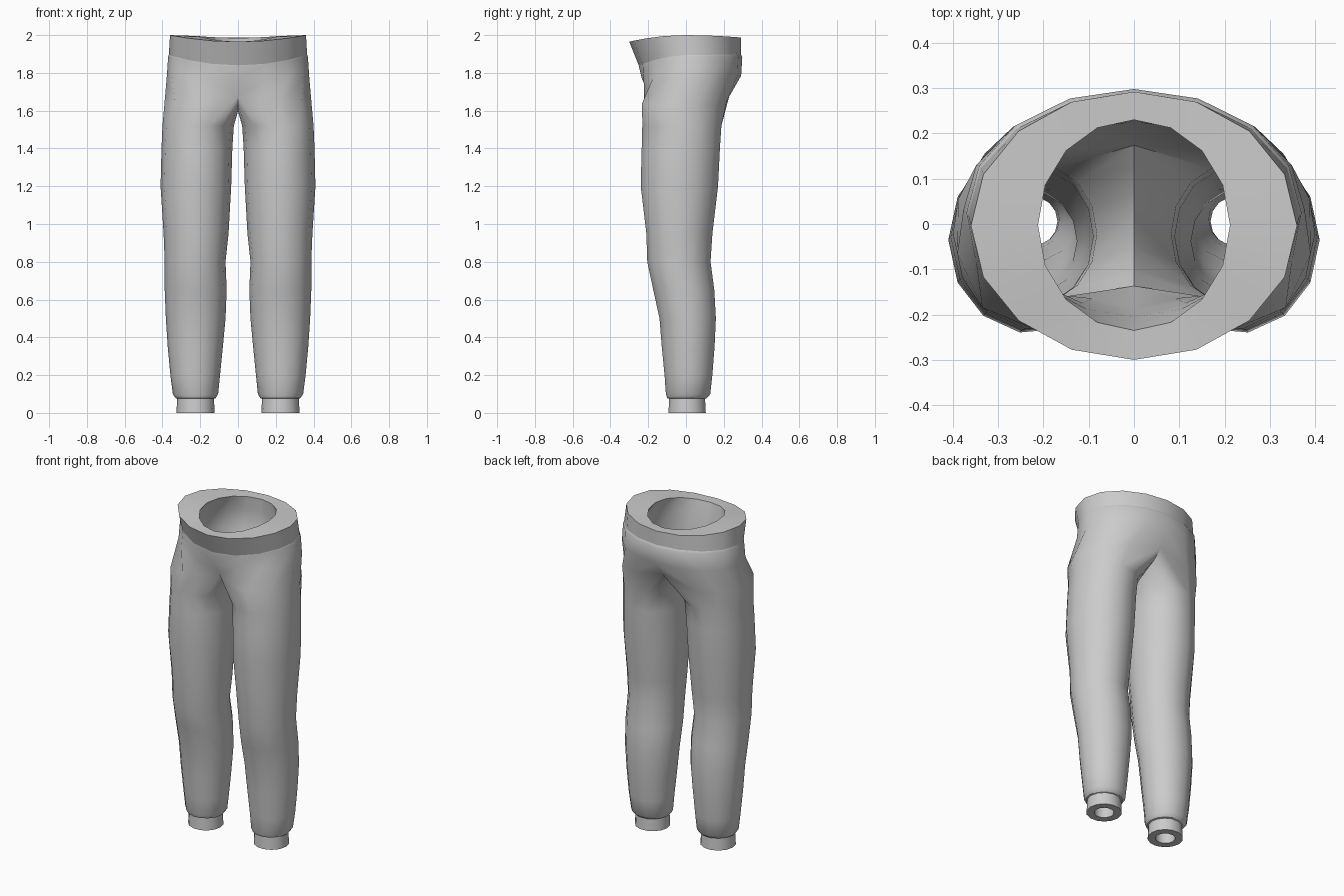
import bpy, bmesh, math
from mathutils import Vector

if "Cube" in bpy.data.objects:
    bpy.data.objects.remove(bpy.data.objects["Cube"])

grey = bpy.data.materials.new("grey cloth")
grey.diffuse_color = (0.6, 0.6, 0.6, 1)
grey.use_nodes = True
grey.node_tree.nodes["Principled BSDF"].inputs["Base Color"].default_value = grey.diffuse_color

OUT, INN = 8, 6                      # segments on the outer and inner side of a leg
ANG = [-108 + 27 * i for i in range(OUT + 1)] + [108 + 24 * i for i in range(1, INN)]


def leg_ring(z, x0, x1, y0, y1, inset=0.0):
    """Closed ring of one leg, starting at the inner front, going round the outside."""
    cx, cy, rx, ry = (x0 + x1) / 2, (y0 + y1) / 2, (x1 - x0) / 2 - inset, (y1 - y0) / 2 - inset
    return [Vector((cx + rx * math.cos(math.radians(a)), cy + ry * math.sin(math.radians(a)), z))
            for a in ANG]


def hip_ring(rx, y0, y1, zf, zs, zb):
    """Half ring round the hips from front middle to back middle."""
    pts = []
    for i in range(OUT + 1):
        a = math.pi * (i / OUT - 0.5)
        s, c = math.sin(a), math.cos(a)
        z = zs + ((zf if s < 0 else zb) - zs) * s * s
        pts.append(Vector((rx * c, (y0 + y1) / 2 + (y1 - y0) / 2 * s, z)))
    return pts


def loft(bm, rings, closed):
    rows = [[bm.verts.new(p) for p in r] for r in rings]
    for a, b in zip(rows, rows[1:]):
        n = len(a)
        for i in range(n if closed else n - 1):
            j = (i + 1) % n
            bm.faces.new((a[i], a[j], b[j], b[i]))


def part(name, lofts, angle=40):
    """Lofts one half, welds it and mirrors it across x."""
    bm = bmesh.new()
    for rings, closed in lofts:
        loft(bm, rings, closed)
    bmesh.ops.remove_doubles(bm, verts=bm.verts, dist=0.0005)
    me = bpy.data.meshes.new(name)
    bm.to_mesh(me)
    bm.free()
    me.materials.append(grey)
    ob = bpy.data.objects.new(name, me)
    bpy.context.collection.objects.link(ob)
    bpy.ops.object.select_all(action='DESELECT')
    ob.select_set(True)
    bpy.context.view_layer.objects.active = ob
    mir = ob.modifiers.new("mirror", 'MIRROR')
    mir.merge_threshold = 0.001
    bpy.ops.object.modifier_apply(modifier=mir.name)
    bpy.ops.object.shade_smooth_by_angle(angle=math.radians(angle))


# Leg sections: z, inner x, outer x, front y, back y
LEG = [
    (0.078, 0.118, 0.330, -0.100, 0.112),
    (0.100, 0.105, 0.345, -0.108, 0.130),
    (0.200, 0.095, 0.358, -0.115, 0.141),
    (0.350, 0.080, 0.372, -0.130, 0.153),
    (0.500, 0.066, 0.382, -0.142, 0.160),
    (0.650, 0.060, 0.388, -0.175, 0.152),
    (0.800, 0.066, 0.388, -0.207, 0.132),
    (0.950, 0.050, 0.394, -0.212, 0.142),
    (1.200, 0.036, 0.410, -0.242, 0.172),
    (1.400, 0.030, 0.405, -0.237, 0.182),
    (1.520, 0.022, 0.400, -0.234, 0.190),
]

# Hip section where both legs meet, and the crotch curve (y, z) from back to front
HIP = [(0, -0.185, 1.68), (0.11, -0.222, 1.66), (0.22, -0.232, 1.64), (0.335, -0.185, 1.63),
       (0.39, -0.065, 1.63), (0.388, 0.055, 1.63), (0.33, 0.155, 1.63), (0.21, 0.215, 1.65),
       (0, 0.235, 1.70)]
CROTCH = [(0.17, 1.645), (0.1, 1.61), (0.02, 1.597), (-0.07, 1.602), (-0.14, 1.63)]
hip = [Vector(p) for p in HIP]
crotch = [Vector((0, y, z)) for y, z in CROTCH]

# Trousers: legs up to the crotch, then the hips up to the band
seam = hip_ring(0.366, -0.25, 0.29, 1.84, 1.895, 1.90)
edge = hip_ring(0.370, -0.25, 0.298, 1.835, 1.885, 1.885)
full = hip_ring(0.377, -0.232, 0.292, 1.765, 1.78, 1.785)
for r in (full,):                    # flatten the front middle slightly between the legs
    r[1].y -= 0.012
    r[2].y -= 0.02
    r[3].y -= 0.015
legs = [leg_ring(*s) for s in LEG]
part("trousers", [(legs + [hip + crotch], True), ([hip, full, edge, seam], False)], 50)

# Waistband: outer face and broad flat rim
top = hip_ring(0.360, -0.30, 0.292, 1.965, 2.0, 1.987)
opening = hip_ring(0.212, -0.235, 0.23, 1.965, 1.995, 1.985)
part("waistband", [([seam, top, opening], False)])

# Cuffs: ledge under the leg, short tube and bottom rim
cuff_top = leg_ring(0.075, 0.127, 0.322, -0.09, 0.102)
cuff_low = leg_ring(0.0, 0.124, 0.326, -0.094, 0.106)
hole = leg_ring(0.0, 0.124, 0.326, -0.094, 0.106, 0.045)
part("cuffs", [([hole, cuff_low, cuff_top, legs[0]], True)])

# Lining: inner wall from the opening down both legs to the cuff holes
in_hip = [Vector((p.x * 0.82, p.y * 0.74, p.z + 0.02)) for p in hip]
in_crotch = [Vector((0, p.y * 0.74, p.z + 0.06)) for p in crotch]
in_full = hip_ring(0.30, -0.19, 0.225, 1.78, 1.79, 1.79)
in_seam = hip_ring(0.27, -0.205, 0.23, 1.86, 1.90, 1.90)
in_legs = [leg_ring(*s, 0.06) for s in reversed(LEG[1:])]
part("lining", [([opening, in_seam, in_full, in_hip], False),
                ([in_hip + in_crotch] + in_legs + [hole], True)])
